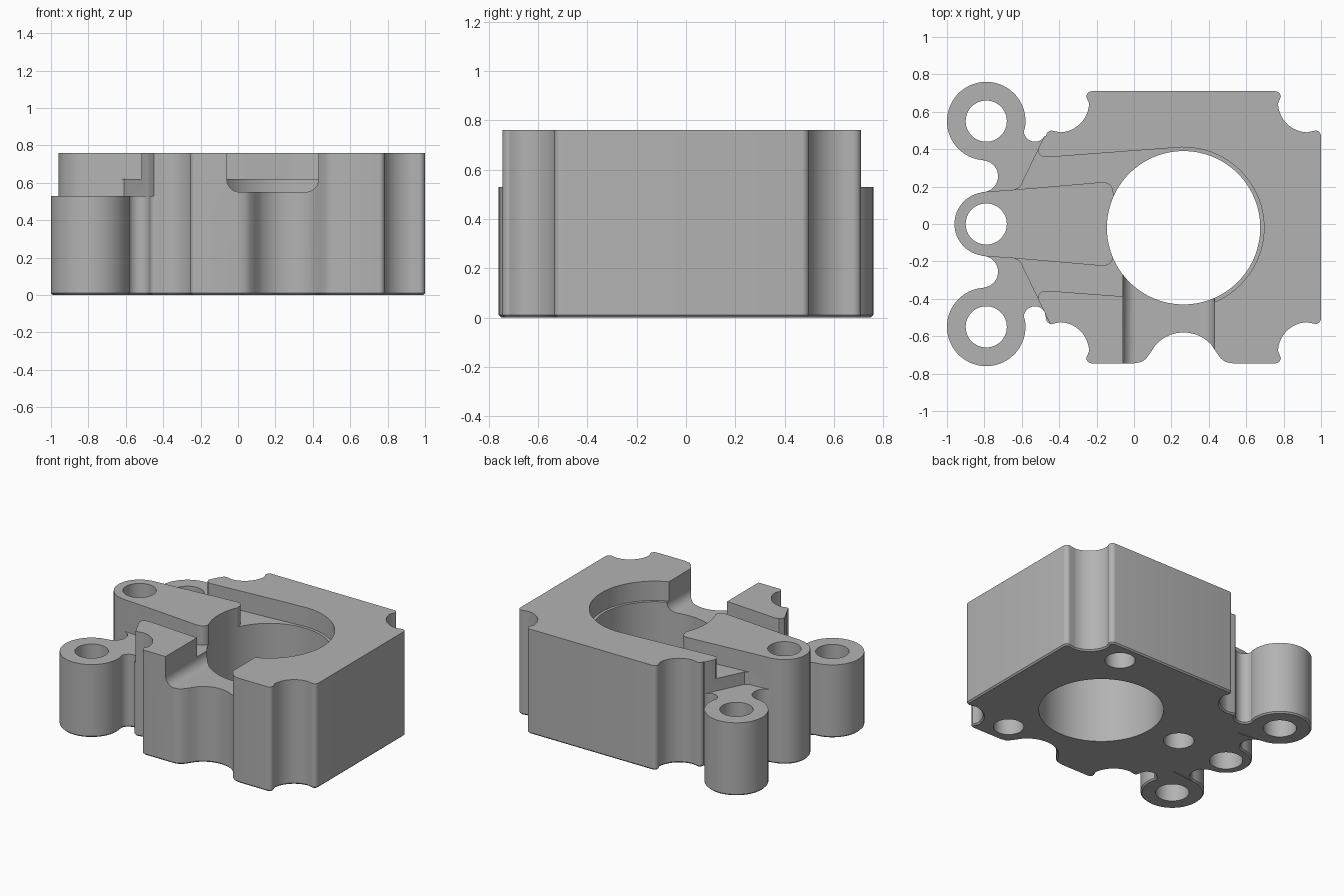
import bpy, bmesh, math

if "Cube" in bpy.data.objects:
    bpy.data.objects.remove(bpy.data.objects["Cube"], do_unlink=True)

metal = bpy.data.materials.new("plain_grey_metal")
metal.use_nodes = True
grey = (0.45, 0.45, 0.45, 1)
metal.diffuse_color = grey
metal.node_tree.nodes["Principled BSDF"].inputs["Base Color"].default_value = grey


def arc(cx, cy, r, a0, a1, n=16):
    angles = [math.radians(a0 + (a1 - a0) * i / n) for i in range(n + 1)]
    return [(cx + r * math.cos(a), cy + r * math.sin(a)) for a in angles]


def flip(points):
    return [(x, -y) for x, y in reversed(points)]


def prism(name, points, low, high, chamfer=0, along_y=False):
    """Extrude a closed 2D profile along z, or along y for an x-z profile."""
    bm = bmesh.new()
    place = (lambda p, h: (p[0], h, p[1])) if along_y else (lambda p, h: (p[0], p[1], h))
    face = bm.faces.new([bm.verts.new(place(p, low)) for p in points])
    top = bmesh.ops.extrude_face_region(bm, geom=[face])["geom"]
    for v in top:
        if isinstance(v, bmesh.types.BMVert):
            v.co[1 if along_y else 2] = high
    bmesh.ops.recalc_face_normals(bm, faces=bm.faces)
    if chamfer:
        edges = [e for e in bm.edges if all(v.co.z < low + 0.001 for v in e.verts)]
        bmesh.ops.bevel(bm, geom=edges, offset=chamfer, segments=1, affect='EDGES')
    mesh = bpy.data.meshes.new(name)
    bm.to_mesh(mesh)
    bm.free()
    mesh.materials.append(metal)
    obj = bpy.data.objects.new(name, mesh)
    bpy.context.collection.objects.link(obj)
    return obj


def cut(cutter):
    cutter.hide_render = True
    mod = body.modifiers.new("cut", 'BOOLEAN')
    mod.operation = 'DIFFERENCE'
    mod.solver = 'EXACT'
    mod.object = cutter
    bpy.context.view_layer.objects.active = body
    bpy.ops.object.modifier_apply(modifier=mod.name)
    bpy.data.objects.remove(cutter, do_unlink=True)


def block_corner(sx, sy):
    """Scooped block corner with rounded lips, in counterclockwise order."""
    pts = (arc(0.705, 0.487, 0.03, 0, 90, 6) + arc(0.665, 0.6675, 0.16, 268, 182)
           + arc(0.49, 0.6975, 0.03, 0, 90, 6))
    pts = [(0.265 + sx * x, -0.0175 + sy * y) for x, y in pts]
    return pts if sx * sy > 0 else pts[::-1]


# Outline: block corners, side bosses with necks, middle boss, front scoop
boss_side = (arc(-0.53, 0.5, 0.06, -30, -175, 12) + arc(-0.79, 0.55, 0.21, -12, 268, 48)
             + arc(-0.812, 0.255, 0.085, 88, -90, 20))
scoop = ([(0.0, -0.745), (0.04, -0.738), (0.065, -0.72), (0.09, -0.685)]
         + arc(0.265, -0.78, 0.2, 138, 42, 24)
         + [(0.44, -0.685), (0.465, -0.72), (0.49, -0.738), (0.53, -0.745)])
outline = (block_corner(1, 1) + block_corner(-1, 1) + boss_side
           + arc(-0.79, 0, 0.17, 98, 262, 28) + flip(boss_side)
           + block_corner(-1, -1) + scoop + block_corner(1, -1))
body = prism("bearing_block", outline, 0, 0.76, 0.01)

# Low step beside the arm, and the slots that separate the arm from the block
step = [(-1.2, 0.172), (-0.8, 0.172), (-0.64, 0.1835), (-0.61, 0.2),
        (-0.45, 0.53), (-0.45, 0.9), (-1.2, 0.9)]
slot = ([(-0.75, 0.1755), (-0.64, 0.1835)] + arc(-0.165, 0.17, 0.054, 95, 0, 8)
        + [(-0.1, 0.1), (0.26, 0.1), (0.26, 0.411), (-0.46, 0.357),
           (-0.495, 0.362), (-0.508, 0.377), (-0.515, 0.396), (-0.7, 0.3)])
for outline_2d, floor in ((step, 0.53), (slot, 0.62)):
    cut(prism("upper_cutter", outline_2d, floor, 1))
    cut(prism("lower_cutter", flip(outline_2d), floor, 1))

# Ledge around the bore, then the bore itself
cut(prism("ledge_cutter", [(0.2, -0.02)] + arc(0.265, -0.02, 0.43, -90, 92, 64), 0.62, 1))
cut(prism("bore_cutter", arc(0.265, -0.02, 0.41, 0, 357, 119), -1, 2))

# Round-bottomed channel through the front wall
channel = (arc(0.01, 0.62, 0.07, 180, 270, 10) + arc(0.36, 0.62, 0.07, 270, 360, 10)
           + [(0.43, 1), (-0.06, 1)])
cut(prism("channel_cutter", channel, -1, -0.2, along_y=True))

# Through holes in the bosses, blind holes in the underside
for y in (-0.55, 0, 0.55):
    cut(prism("boss_hole_cutter", arc(-0.79, y, 0.11, 0, 352.5, 47), -1, 2))
for x, y in ((0.59, 0.56), (0.59, -0.58), (-0.385, 0)):
    cut(prism("blind_hole_cutter", arc(x, y, 0.1, 0, 352.5, 47), -1, 0.35))

bpy.ops.object.select_all(action='DESELECT')
body.select_set(True)
bpy.context.view_layer.objects.active = body
bpy.ops.object.shade_smooth_by_angle(angle=math.radians(30))
